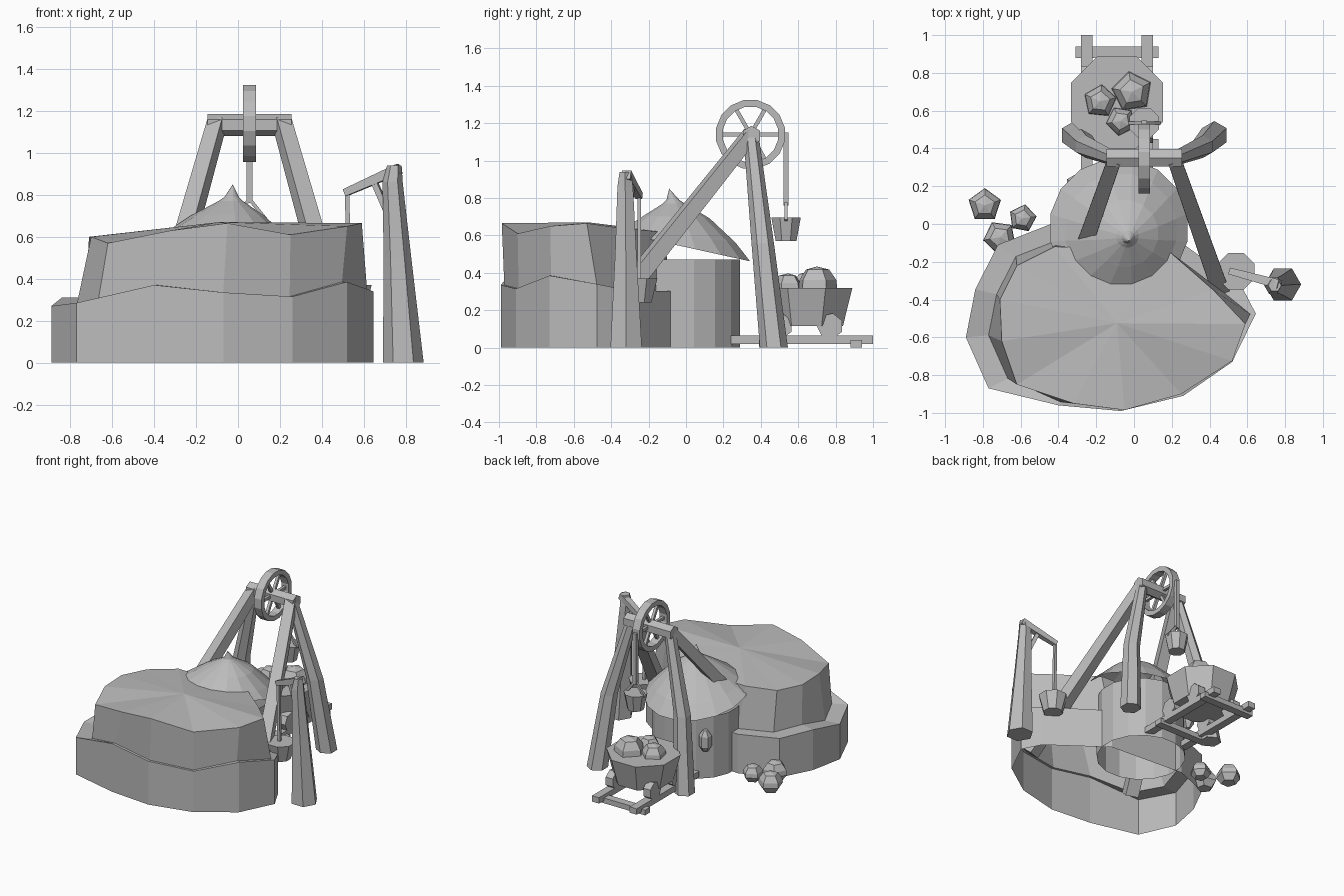
import bpy, bmesh, math, random
from mathutils import Vector, Matrix

random.seed(4)
cube = bpy.data.objects.get("Cube")
if cube:
    bpy.data.objects.remove(cube, do_unlink=True)

grey = bpy.data.materials.new("plain grey")
grey.use_nodes = True
grey.diffuse_color = (0.5, 0.5, 0.5, 1)
grey.node_tree.nodes["Principled BSDF"].inputs["Base Color"].default_value = grey.diffuse_color


def finish(name, bm):
    """Turn a bmesh into a flat shaded grey object."""
    bmesh.ops.recalc_face_normals(bm, faces=bm.faces)
    mesh = bpy.data.meshes.new(name)
    bm.to_mesh(mesh)
    bm.free()
    mesh.materials.append(grey)
    obj = bpy.data.objects.new(name, mesh)
    bpy.context.collection.objects.link(obj)
    return obj


def loft(name, rings, cap_start=True, cap_end=True, tip=None):
    """Skin a stack of rings that share a point count."""
    bm = bmesh.new()
    rows = [[bm.verts.new(p) for p in ring] for ring in rings]
    count = len(rows[0])
    for low, high in zip(rows, rows[1:]):
        for i in range(count):
            j = (i + 1) % count
            bm.faces.new((low[i], low[j], high[j], high[i]))
    if cap_start:
        bm.faces.new(rows[0])
    if tip:
        peak = bm.verts.new(tip)
        for i in range(count):
            bm.faces.new((rows[-1][i], rows[-1][(i + 1) % count], peak))
    elif cap_end:
        bm.faces.new(rows[-1])
    return finish(name, bm)


def circle(x, y, z, radius, sides, start=None):
    turn = math.pi / sides
    start = turn if start is None else start
    return [(x + radius * math.cos(2 * turn * i + start),
             y + radius * math.sin(2 * turn * i + start), z) for i in range(sides)]


def beam(name, points, radii, sides=4):
    """Sweep a polygon along a path with a radius at each point."""
    points = [Vector(p) for p in points]
    rings = []
    for k, p in enumerate(points):
        along = points[min(k + 1, len(points) - 1)] - points[max(k - 1, 0)]
        turn = along.to_track_quat('Z', 'Y').to_matrix()
        rings.append([p + turn @ Vector(c) for c in circle(0, 0, 0, radii[k], sides)])
    return loft(name, rings)


def column(name, levels, sides, start=None):
    """Stack level polygons given as x, y, z, radius."""
    return loft(name, [circle(*level, sides, start) for level in levels])


def box(name, low, high):
    low, high = Vector(low), Vector(high)
    bm = bmesh.new()
    size = Matrix.Diagonal((*(high - low), 1))
    bmesh.ops.create_cube(bm, size=1, matrix=Matrix.Translation((low + high) / 2) @ size)
    return finish(name, bm)


def rock(name, x, y, z, radius):
    """Five-sided lump with a faceted crown."""
    start = random.uniform(0, 2)
    layers = ((-.7, .6), (-.15, 1), (.25, .95), (.75, .6))
    loft(name, [circle(x, y, z + radius * h, radius * r, 5, start) for h, r in layers],
         tip=(x, y, z + radius * .9))


# Two-tier hill: outer rim, ledge and overhanging plateau, open below
rim = [(-.89, -.6, .27), (-.77, -.87, .285), (-.4, -.96, .37), (-.07, -.99, .335),
       (.26, -.91, .315), (.52, -.73, .385), (.645, -.475, .34), (.57, -.33, .31),
       (.17, -.04, .3), (-.44, 0, .3), (-.72, -.11, .3), (-.84, -.345, .31)]
plateau = [(-.7, -.62, .6), (-.62, -.85, .57), (-.32, -.95, .63), (-.05, -.985, .665),
           (.25, -.9, .61), (.52, -.725, .65), (.59, -.53, .665), (.42, -.35, .64),
           (.18, -.14, .62), (-.42, -.12, .62), (-.62, -.22, .6), (-.71, -.4, .6)]
ground = [(x, y, 0) for x, y, z in rim]
peak = Vector((-.09, -.525, .67))
ledge = []
for x, y, z in rim:
    inset = .15 if x < -.5 or y > -.4 else .04
    ledge.append(Vector((x, y, z)).lerp(Vector((peak.x, peak.y, z)), inset))
loft("rocky_hill", [ground, rim, ledge, plateau], cap_start=False, tip=peak)

# Round hut with a pointed roof whose eave dips towards the back
hut_x, hut_y = -.08, -.02
loft("hut_wall", [circle(hut_x, hut_y, z, .315, 16) for z in (0, .47)],
     cap_start=False, cap_end=False)
roof = [(.0, .37, .46, .22), (.01, .3, .56, .13), (.03, .18, .69, .04),
        (.045, .06, .77, 0), (.05, .035, .79, 0)]
loft("hut_roof", [[(x, y, z + tilt * (hut_y + radius - y))
                   for x, y, z in circle(hut_x + lean, hut_y - lean, height, radius, 16)]
                  for lean, radius, height, tilt in roof],
     cap_start=False, tip=(-.025, -.09, .85))
column("hut_lamp", [(-.315, .215, z, r)
                    for z, r in ((.22, .02), (.26, .045), (.34, .045), (.38, .02))], 6)

# Head frame: four splayed legs standing on the ground and a cross beam
mid = .055
beam("cross_beam", [(mid - .2, .35, 1.133), (mid + .2, .35, 1.133)], [.053, .053], 6)
for side, label in ((1, "left"), (-1, "right")):
    beam(label + "_front_leg",
         [(mid + side * .155, .35, 1.145), (mid + side * .465, -.53, .04)], [.052, .068])
    column(label + "_back_leg",
           [(mid + side * .37, .47, 0, .075), (mid + side * .31, .41, .56, .06),
            (mid + side * .155, .345, 1.16, .04)], 6)

# Winding wheel: rim with square section and spokes
hub = Vector((mid, .345, 1.14))


def wheel_ring(x, radius):
    return [(hub.x + x, hub.y + a, hub.z + b) for a, b, c in circle(0, 0, 0, radius, 16)]


half = .031
section = [(-half, .187), (half, .187), (half, .15), (-half, .15), (-half, .187)]
loft("wheel_rim", [wheel_ring(*s) for s in section], cap_start=False, cap_end=False)
for i in range(6):
    a = i * math.pi / 3
    beam("wheel_spoke", [hub, hub + Vector((0, math.cos(a), math.sin(a))) * .16], [.015, .015])

# Hoist rope with hanging bucket
drop_y = .535
beam("hoist_rope", [(mid, drop_y, 1.15), (mid, drop_y, .76)], [.02, .02])
column("hoist_bucket", [(mid, drop_y, .57, .06), (mid, drop_y, .695, .085)], 8)
for side in (1, -1):
    beam("hoist_handle", [(mid, drop_y, .78), (mid + side * .08, drop_y, .68)], [.012, .012])

# Side crane: leaning post, arm, brace, rope and tub
column("crane_post", [(.788, -.32, 0, .097), (.76, -.322, .5, .066),
                      (.737, -.325, .86, .048), (.745, -.325, .94, .035)], 6, 0)
beam("crane_arm", [(.77, -.32, .925), (.51, -.25, .81)], [.035, .025])
beam("crane_brace", [(.72, -.31, .7), (.65, -.29, .86)], [.02, .02])
beam("crane_rope", [(.52, -.25, .82), (.53, -.25, .3)], [.015, .015])
column("crane_tub", [(.54, -.25, .24, .07), (.54, -.25, .37, .105)], 8)

# Track: two rails on sleepers
rails = (-.25, .07)
for x in rails:
    box("rail", (x - .03, .24, .02), (x + .03, 1, .065))
for y in (.42, .91):
    box("sleeper", (-.31, y - .03, 0), (.13, y + .03, .04))

# Ore cart with four wheels
column("cart_body", [(-.09, .645, .115, .21), (-.09, .645, .32, .265)], 8)
for x in rails:
    for y in (.5, .77):
        beam("cart_wheel", [(x - .03, y, .115), (x + .03, y, .115)], [.07, .07], 7)

# Ore lumps in the cart and on the ground
for lump in ((-.01, .7, .335, .11), (-.18, .65, .325, .09), (-.07, .545, .325, .08)):
    rock("cart_ore", *lump)
for x, y, size in ((-.79, .1, .09), (-.59, .03, .075), (-.71, -.07, .09)):
    rock("ground_ore", x, y, size * .7, size)
